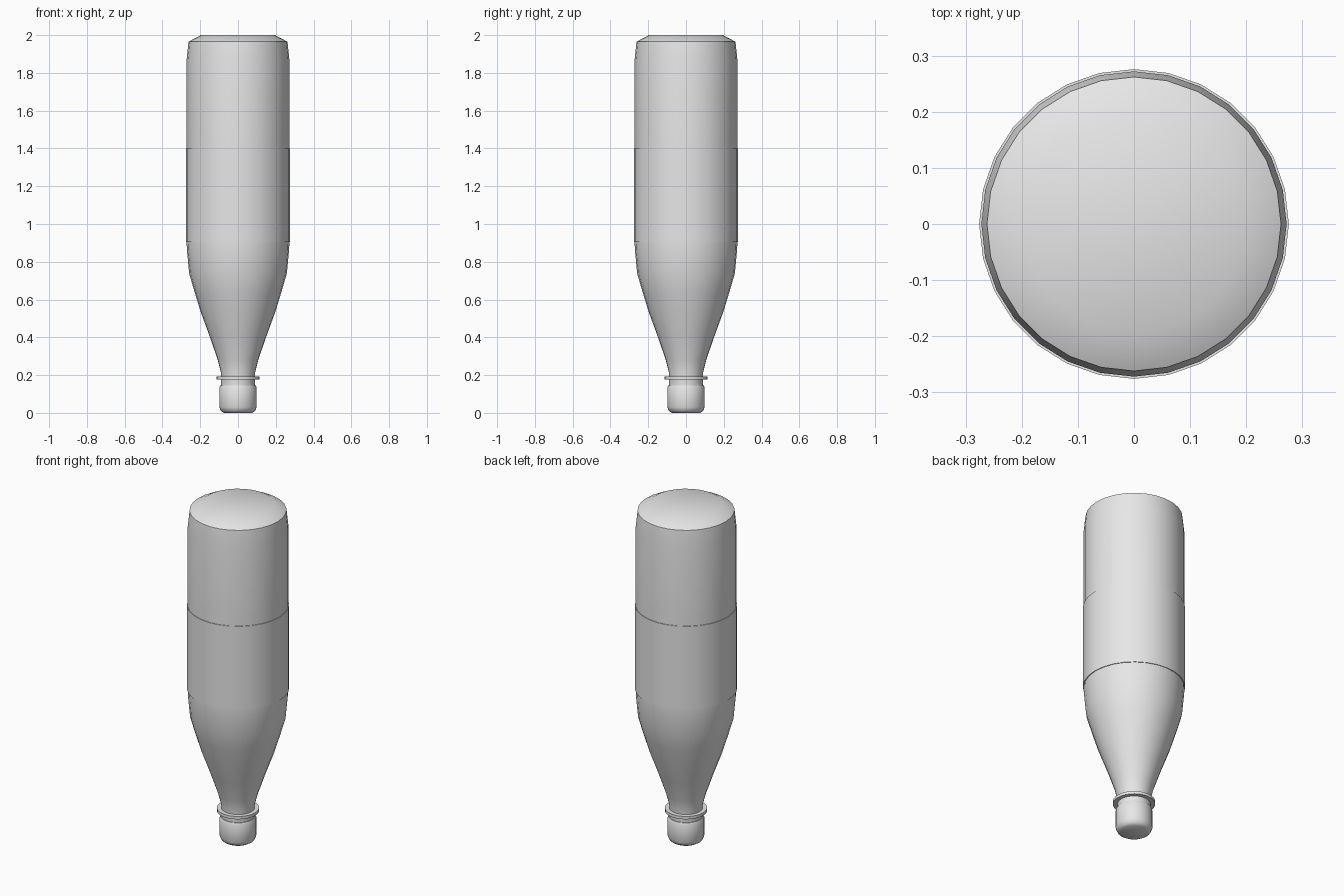
import bpy
import bmesh
from math import cos, sin, tau, radians

cube = bpy.data.objects.get("Cube")
if cube:
    bpy.data.objects.remove(cube, do_unlink=True)

SIDES = 28

grey = bpy.data.materials.new("plain_grey")
grey.use_nodes = True
grey.diffuse_color = (0.8, 0.8, 0.8, 1)
grey.node_tree.nodes["Principled BSDF"].inputs["Base Color"].default_value = (0.8, 0.8, 0.8, 1)


def lathe(name, profile):
    """Revolve a bottom-to-top (radius, height) profile; radius 0 closes an end."""
    bm = bmesh.new()
    rings = []
    for r, z in profile:
        if r == 0:
            rings.append([bm.verts.new((0, 0, z))] * SIDES)
        else:
            rings.append([bm.verts.new((r * cos(tau * i / SIDES), r * sin(tau * i / SIDES), z))
                          for i in range(SIDES)])
    for low, high in zip(rings, rings[1:]):
        for i in range(SIDES):
            j = (i + 1) % SIDES
            corners = dict.fromkeys((low[i], low[j], high[j], high[i]))
            bm.faces.new(list(corners))
    bmesh.ops.recalc_face_normals(bm, faces=bm.faces)
    mesh = bpy.data.meshes.new(name)
    bm.to_mesh(mesh)
    bm.free()
    mesh.materials.append(grey)
    obj = bpy.data.objects.new(name, mesh)
    bpy.context.collection.objects.link(obj)
    bpy.ops.object.select_all(action='DESELECT')
    obj.select_set(True)
    bpy.context.view_layer.objects.active = obj
    bpy.ops.object.shade_smooth_by_angle(angle=radians(50))
    return obj


# Upside-down bottle: neck, shoulder, straight wall and rounded base
lathe("bottle_body", [
    (0, 0.13), (0.09, 0.13), (0.09, 0.21), (0.107, 0.28), (0.15, 0.405),
    (0.196, 0.53), (0.23, 0.64), (0.259, 0.74), (0.271, 0.87), (0.272, 0.91),
    (0.272, 1.4), (0.272, 1.87), (0.262, 1.965), (0.196, 2.0), (0, 2.0)])

# Thin wrap around the middle
lathe("label_band", [
    (0.271, 0.905), (0.276, 0.905), (0.276, 1.4), (0.271, 1.4)])

# Flange on the neck
lathe("neck_ring", [
    (0.088, 0.176), (0.114, 0.176), (0.114, 0.193), (0.088, 0.193)])

# Screw cap
lathe("cap", [
    (0, 0), (0.075, 0), (0.09, 0.01), (0.099, 0.03), (0.099, 0.135),
    (0.094, 0.145), (0, 0.145)])
